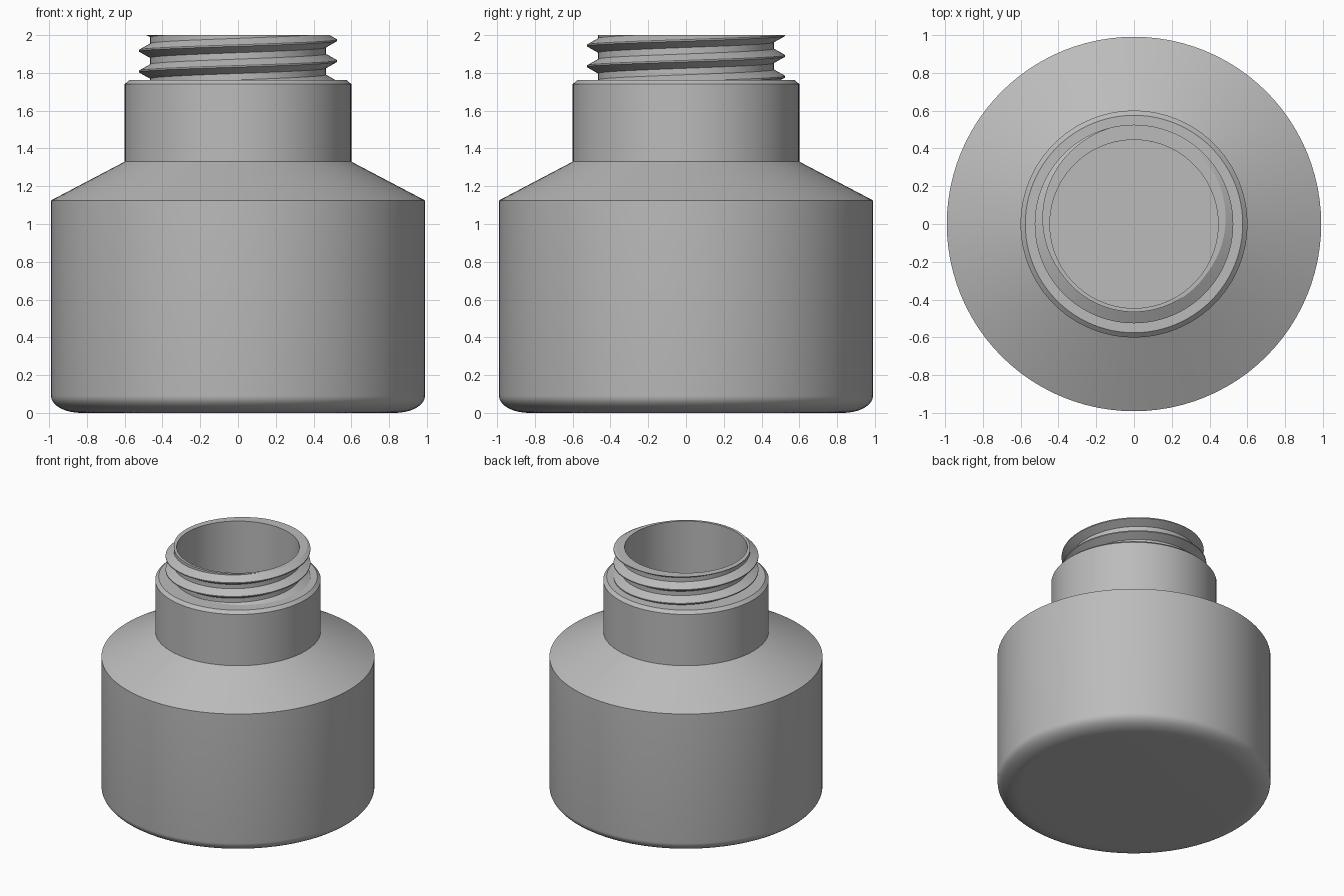
import bpy, bmesh, math

if "Cube" in bpy.data.objects:
    bpy.data.objects.remove(bpy.data.objects["Cube"])

SEG = 96

grey = bpy.data.materials.new("plain_grey")
grey.diffuse_color = (0.5, 0.5, 0.5, 1)
grey.use_nodes = True
grey.node_tree.nodes["Principled BSDF"].inputs["Base Color"].default_value = grey.diffuse_color


def finish(bm, name):
    bmesh.ops.remove_doubles(bm, verts=bm.verts, dist=1e-5)
    me = bpy.data.meshes.new(name)
    bm.to_mesh(me)
    bm.free()
    ob = bpy.data.objects.new(name, me)
    bpy.context.collection.objects.link(ob)
    me.materials.append(grey)
    bpy.ops.object.select_all(action='DESELECT')
    ob.select_set(True)
    bpy.context.view_layer.objects.active = ob
    bpy.ops.object.shade_smooth_by_angle(angle=math.radians(25))
    return ob


def point(r, a, z):
    return (r * math.cos(a), r * math.sin(a), z)


# Bottle body: rounded base, shoulder, collar, then down the hollow inside
fillet = [(0.83 + 0.16 * math.sin(t), 0.09 - 0.09 * math.cos(t))
          for t in (math.pi / 2 * i / 10 for i in range(11))]
profile = ([(0, 0)] + fillet +
           [(0.99, 1.125), (0.60, 1.33), (0.60, 1.74), (0.575, 1.763), (0.445, 1.763),
            (0.445, 1.24), (0.84, 1.03), (0.84, 0.15), (0, 0.15)])
bm = bmesh.new()
rings = [[bm.verts.new(point(r, 2 * math.pi * j / SEG, z)) for j in range(SEG)]
         if r > 0 else [bm.verts.new((0, 0, z))] * SEG for r, z in profile]
for lo, hi in zip(rings, rings[1:]):
    for j in range(SEG):
        k = (j + 1) % SEG
        quad = list(dict.fromkeys((lo[j], lo[k], hi[k], hi[j])))
        bm.faces.new(quad)
finish(bm, "bottle_body")

# Screw thread: helical surface, trimmed flat at both ends
PITCH, TURNS, CORE, CREST = 0.11, 6, 0.465, 0.525
tooth = [(CORE, -0.038), (CREST, -0.004), (CREST, 0.004), (CORE, 0.038)]
rows = [(r, 2.0 + z + PITCH * (t - 4)) for t in range(TURNS) for r, z in tooth]
bm = bmesh.new()
cols = []
for j in range(SEG + 1):
    a = 2 * math.pi * j / SEG
    cols.append([bm.verts.new(point(r, a, z + PITCH * (j / SEG - 0.25))) for r, z in rows])
for c0, c1 in zip(cols, cols[1:]):
    for i in range(len(rows) - 1):
        bm.faces.new((c0[i], c1[i], c1[i + 1], c0[i + 1]))
bmesh.ops.remove_doubles(bm, verts=bm.verts, dist=1e-5)


def trim(z, up):
    cut = bmesh.ops.bisect_plane(bm, geom=bm.verts[:] + bm.edges[:] + bm.faces[:], dist=1e-6,
                                 plane_co=(0, 0, z), plane_no=(0, 0, up), clear_outer=True)
    return cut


trim(1.755, -1)
trim(2.0, 1)

# Flat rim and inner wall of the mouth, drawn in from the trimmed edge
edges = [e for e in bm.edges if e.is_boundary and all(abs(v.co.z - 2) < 1e-4 for v in e.verts)]
for z in (2.0, 1.755):
    new = bmesh.ops.extrude_edge_only(bm, edges=edges)["geom"]
    edges = [g for g in new if isinstance(g, bmesh.types.BMEdge)]
    for v in (g for g in new if isinstance(g, bmesh.types.BMVert)):
        v.co = point(0.445, math.atan2(v.co.y, v.co.x), z)
bmesh.ops.recalc_face_normals(bm, faces=bm.faces)
# Keep the rim facing up
rim = max(bm.faces, key=lambda f: f.calc_center_median().z)
rim.normal_update()
if rim.normal.z < 0:
    bmesh.ops.reverse_faces(bm, faces=bm.faces[:])
finish(bm, "threaded_mouth")
